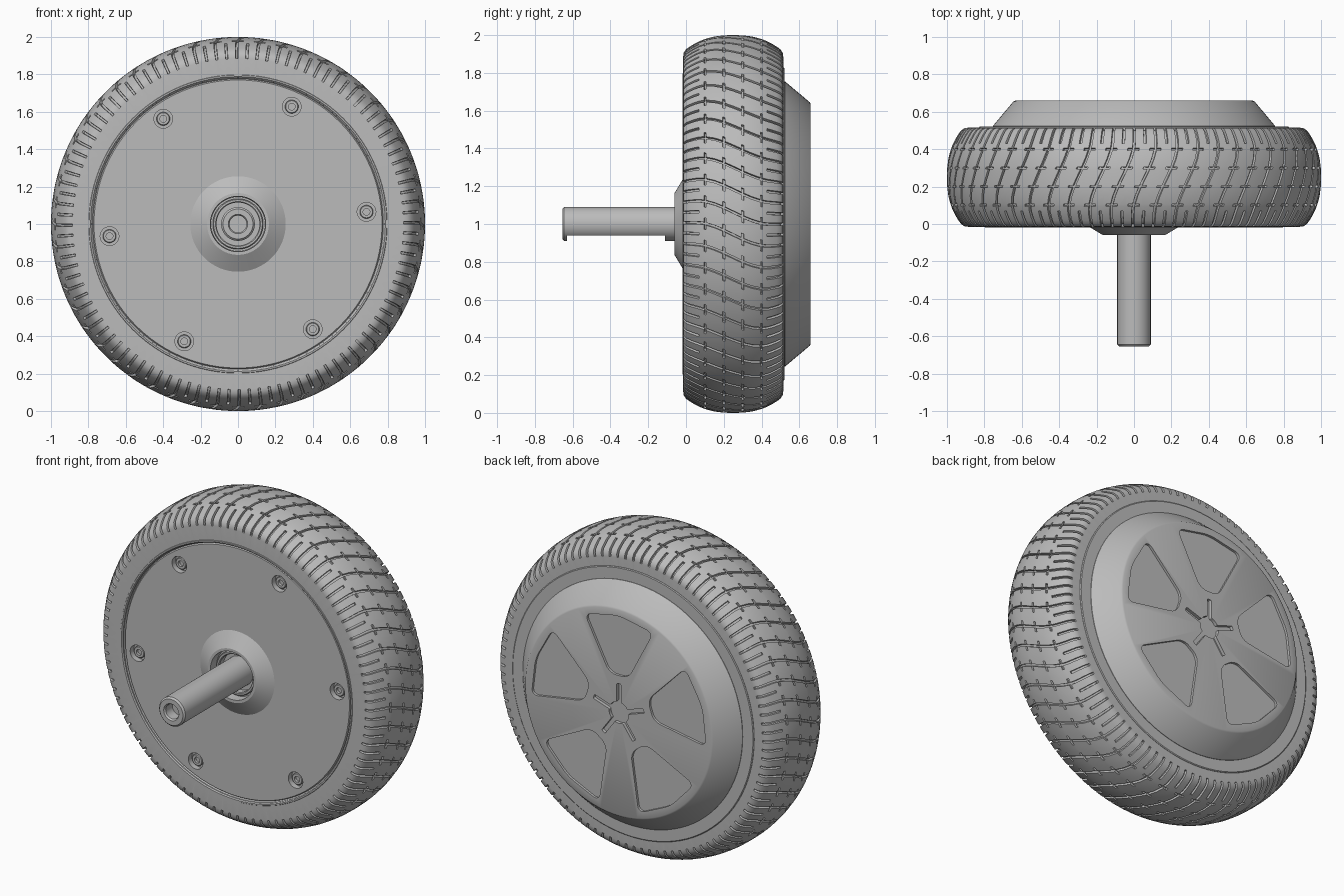
import bpy, bmesh
from math import sin, cos, pi, radians

if "Cube" in bpy.data.objects:
    bpy.data.objects.remove(bpy.data.objects["Cube"])

grey = bpy.data.materials.new("plain grey")
grey.use_nodes = True
colour = (0.5, 0.5, 0.5, 1)
grey.diffuse_color = colour
grey.node_tree.nodes["Principled BSDF"].inputs["Base Color"].default_value = colour
AXLE = 1.0  # height of the wheel axis


def finish(bm, name):
    bmesh.ops.recalc_face_normals(bm, faces=bm.faces)
    mesh = bpy.data.meshes.new(name)
    bm.to_mesh(mesh)
    bm.free()
    mesh.materials.append(grey)
    obj = bpy.data.objects.new(name, mesh)
    bpy.context.collection.objects.link(obj)
    return obj


def activate(obj):
    bpy.ops.object.select_all(action='DESELECT')
    obj.select_set(True)
    bpy.context.view_layer.objects.active = obj


def smooth(obj):
    activate(obj)
    bpy.ops.object.shade_smooth_by_angle(angle=radians(28))


def cut(obj, cutter):
    cutter.hide_render = True
    mod = obj.modifiers.new("cut", 'BOOLEAN')
    mod.object, mod.solver = cutter, 'EXACT'
    activate(obj)
    bpy.ops.object.modifier_apply(modifier=mod.name)
    bpy.data.objects.remove(cutter)


def ring_grid(bm, profile, angles, cx=0, cz=0, skew=lambda y: 0, closed=False):
    """Revolve (y, radius) points about y; returns the faces keyed by (column, row)."""
    cols = []
    for a in angles:
        col = []
        for i, (y, r) in enumerate(profile):
            if r == 0 and cols:
                col.append(cols[0][i])
            else:
                t = a + skew(y)
                col.append(bm.verts.new((cx + r * cos(t), y, AXLE + cz + r * sin(t))))
        cols.append(col)
    faces = {}
    rows = len(profile)
    for c in range(len(cols)):
        p, q = cols[c], cols[(c + 1) % len(cols)]
        for r in range(rows if closed else rows - 1):
            s = (r + 1) % rows
            corners = list(dict.fromkeys((p[r], p[s], q[s], q[r])))
            faces[c, r] = bm.faces.new(corners)
    return faces


def lathe(name, profile, steps=96, centres=((0, 0),), closed=False):
    bm = bmesh.new()
    for cx, cz in centres:
        ring_grid(bm, profile, [2 * pi * i / steps for i in range(steps)], cx, cz, closed=closed)
    return finish(bm, name)


def prism(bm, outline, y0, y1, rounding):
    """Extrude an (x, z) outline with rounded corners along y."""
    part = bmesh.new()
    part.faces.new([part.verts.new((x, y0, AXLE + z)) for x, z in outline])
    if rounding:
        bmesh.ops.bevel(part, geom=part.verts[:], offset=rounding, segments=5,
                        profile=0.5, affect='VERTICES')
    geom = bmesh.ops.extrude_face_region(part, geom=part.faces[:])["geom"]
    bmesh.ops.translate(part, vec=(0, y1 - y0, 0),
                        verts=[v for v in geom if isinstance(v, bmesh.types.BMVert)])
    mesh = bpy.data.meshes.new("temp")
    part.to_mesh(mesh)
    part.free()
    bm.from_mesh(mesh)
    bpy.data.meshes.remove(mesh)


def turned(radial, side, angle):
    return (radial * cos(angle) - side * sin(angle), radial * sin(angle) + side * cos(angle))


# Tyre: a skewed grid whose groove cells are pushed inward
MID, SECTORS = 0.25, 52
TICKS = (0.1, 0.2, 0.3, 0.4)


def tread_radius(y):
    return 1 - 2.4 * abs(y - MID) ** 2.5


def tread_skew(y):
    t = min(max((y - 0.05) / 0.4, 0), 1)
    return -0.13 * t * t * (3 - 2 * t)


levels = {0.0, 0.02, 0.045, 0.07, 0.15, 0.25, 0.35, 0.43, 0.455, 0.48, 0.5}
for y in TICKS:
    levels |= {y - 0.006, y + 0.006}
wall = [(-0.015, 0.79), (-0.015, 0.885), (-0.013, 0.905)]
profile = (wall + [(y, tread_radius(y)) for y in sorted(levels)]
           + [(2 * MID - y, r) for y, r in reversed(wall)] + [(0.49, 0.77), (0.01, 0.77)])
breaks = (0, 0.06, 0.12, 0.32, 0.5, 0.62, 0.8)
bm = bmesh.new()
cells = ring_grid(bm, profile, [2 * pi * (s + b) / SECTORS for s in range(SECTORS) for b in breaks],
                  skew=tread_skew, closed=True)
bmesh.ops.recalc_face_normals(bm, faces=bm.faces)
grooves = []
for (c, r), face in cells.items():
    (y0, r0), (y1, r1) = profile[r], profile[(r + 1) % len(profile)]
    if min(r0, r1) < 0.88:
        continue
    y, b = (y0 + y1) / 2, c % len(breaks)
    shoulder = abs(y - MID) > 0.18
    tick = any(abs(y - t) < 0.004 for t in TICKS)
    if b in (0, 1) or (b == 4 and shoulder) or (b in (2, 6) and tick):
        grooves.append(face)
bmesh.ops.inset_region(bm, faces=grooves, thickness=0.0015, depth=-0.014, use_even_offset=True)
smooth(finish(bm, "tyre"))

# Rim rings beside the tyre on both sides
smooth(lathe("front_rim", [(0.1, 0.8), (-0.012, 0.8), (-0.018, 0.796), (-0.018, 0.788),
                           (-0.012, 0.782), (0.1, 0.78)], closed=True))
smooth(lathe("back_rim", [(0.4, 0.83), (0.517, 0.83), (0.521, 0.825), (0.521, 0.74),
                          (0.4, 0.74)], closed=True))

# Front cover with raised conical boss and bearing recess
cover = lathe("front_cover", [(0.2, 0), (0.2, 0.785), (0.005, 0.785), (0.005, 0.778), (-0.006, 0.77),
                              (-0.006, 0.255), (-0.06, 0.165), (-0.06, 0.148), (-0.005, 0.145),
                              (-0.005, 0.12), (0.02, 0.115), (0.02, 0)])
screws = [turned(0.69, 0, radians(5.4 + 60 * i)) for i in range(6)]
cut(cover, lathe("screw_hole_cutter", [(-0.1, 0), (-0.1, 0.05), (0.03, 0.05), (0.03, 0)], 32, screws))
smooth(cover)
smooth(lathe("cover_screws", [(0.035, 0), (0.035, 0.036), (0.012, 0.036), (0.008, 0.032), (0.008, 0.018),
                              (0.025, 0.018), (0.025, 0)], 24, screws))
smooth(lathe("bearing_ring", [(0.01, 0.135), (-0.02, 0.135), (-0.025, 0.13), (-0.025, 0.12),
                              (-0.02, 0.115), (0.01, 0.115)], 64, closed=True))

# Axle with a centre hole and a flat on its underside
axle = lathe("axle", [(0.1, 0), (0.1, 0.09), (-0.645, 0.09), (-0.655, 0.08), (-0.655, 0.052),
                      (-0.645, 0.045), (-0.58, 0.045), (-0.58, 0)], 48)
bm = bmesh.new()
prism(bm, [(-0.2, -0.2), (0.2, -0.2), (0.2, -0.06), (-0.2, -0.06)], -0.63, -0.11, 0)
cut(axle, finish(bm, "axle_flat_cutter"))
smooth(axle)

# Back cover with five wedge pockets and a star recess
back = lathe("back_cover", [(0.45, 0), (0.45, 0.755), (0.524, 0.755), (0.655, 0.645),
                            (0.66, 0.635), (0.66, 0)])
bm = bmesh.new()
star = []
for i in range(5):
    a = pi / 2 + i * 2 * pi / 5
    wedge = [(0.23, -0.065), (0.555, -0.235), (0.602, 0), (0.555, 0.235), (0.23, 0.065)]
    prism(bm, [turned(r, s, a) for r, s in wedge], 0.645, 0.75, 0.045)
    star += [turned(r, s, a) for r, s in ((0.065, -0.014), (0.18, -0.014), (0.18, 0.014), (0.065, 0.014))]
    star += [turned(0.067, 0, a + radians(d)) for d in (24, 36, 48)]
prism(bm, star, 0.64, 0.75, 0.006)
cut(back, finish(bm, "pocket_cutter"))
smooth(back)
